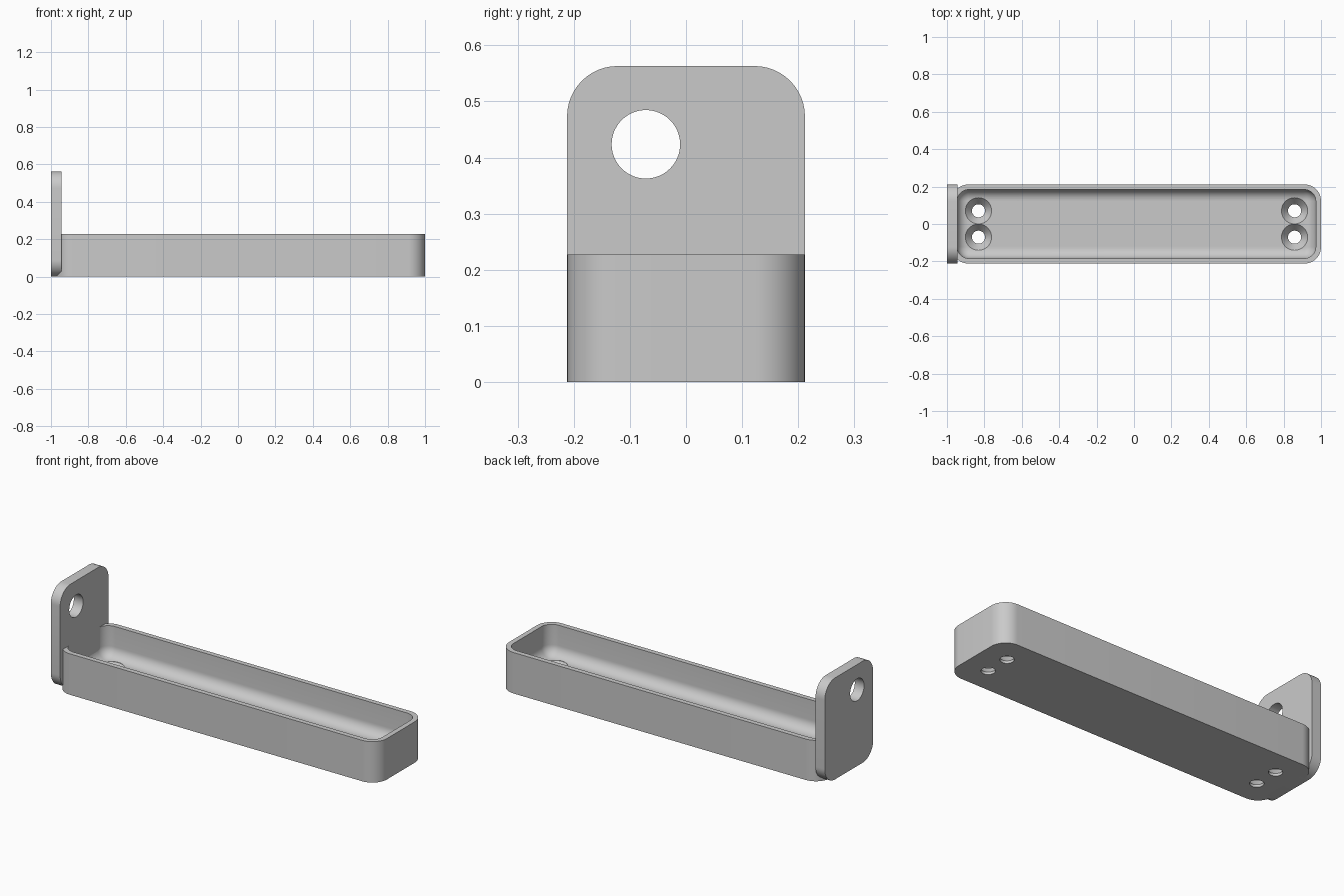
import bpy, bmesh, math
from mathutils import Matrix, Vector

if "Cube" in bpy.data.objects:
    bpy.data.objects.remove(bpy.data.objects["Cube"])

grey = bpy.data.materials.new("light_grey")
grey.use_nodes = True
grey.diffuse_color = (0.59, 0.59, 0.59, 1)
grey.node_tree.nodes["Principled BSDF"].inputs["Base Color"].default_value = (0.59, 0.59, 0.59, 1)

WIDTH, RADIUS, WALL = 0.212, 0.09, 0.028      # half width, corner radius, wall
TRAY_X, TRAY_HALF, TRAY_H = 0.0135, 0.9865, 0.227
FLOOR, FILLET = 0.057, 0.058
HOLE_R, SINK_R, SINK_Z = 0.035, 0.07, 0.014


def rounded(hx, hy, r, steps=12):
    """Outline of a rounded rectangle, counter-clockwise."""
    pts = []
    for k, (sx, sy) in enumerate([(1, 1), (-1, 1), (-1, -1), (1, -1)]):
        for i in range(steps + 1):
            a = math.pi / 2 * (k + i / steps)
            pts.append((sx * (hx - r) + r * math.cos(a), sy * (hy - r) + r * math.sin(a)))
    return pts


def circle(r, n=48):
    return [(r * math.cos(2 * math.pi * i / n), r * math.sin(2 * math.pi * i / n)) for i in range(n)]


def loft(name, rings, matrix):
    """Skin a stack of (outline, z) rings and cap both ends."""
    bm = bmesh.new()
    loops = [[bm.verts.new((x, y, z)) for x, y in outline] for outline, z in rings]
    for a, b in zip(loops, loops[1:]):
        for i in range(len(a)):
            j = (i + 1) % len(a)
            bm.faces.new((a[i], a[j], b[j], b[i]))
    bm.faces.new(loops[0][::-1])
    bm.faces.new(loops[-1])
    bm.transform(matrix)
    bmesh.ops.recalc_face_normals(bm, faces=bm.faces)
    mesh = bpy.data.meshes.new(name)
    bm.to_mesh(mesh)
    bm.free()
    mesh.materials.append(grey)
    obj = bpy.data.objects.new(name, mesh)
    bpy.context.collection.objects.link(obj)
    return obj


def cut(obj, cutters):
    """Subtract the cutters, apply, and remove them."""
    bpy.context.view_layer.objects.active = obj
    for c in cutters:
        mod = obj.modifiers.new("hole", "BOOLEAN")
        mod.object, mod.operation, mod.solver = c, "DIFFERENCE", "EXACT"
        bpy.ops.object.modifier_apply(modifier=mod.name)
        bpy.data.objects.remove(c)


def smooth(obj):
    bpy.ops.object.select_all(action="DESELECT")
    obj.select_set(True)
    bpy.context.view_layer.objects.active = obj
    bpy.ops.object.shade_smooth_by_angle(angle=math.radians(30))


# Tray: outer wall, rim, inner wall, then a filleted floor
def tray_ring(inset, z):
    return rounded(TRAY_HALF - inset, WIDTH - inset, RADIUS - inset), z


rings = [tray_ring(0, 0), tray_ring(0, TRAY_H), tray_ring(WALL, TRAY_H)]
for i in range(11):
    a = math.pi / 2 * i / 10
    rings.append(tray_ring(WALL + FILLET * (1 - math.cos(a)), FLOOR + FILLET * (1 - math.sin(a))))
tray = loft("tray", rings, Matrix.Translation((TRAY_X, 0, 0)))

# Countersunk screw holes, two at each end
sink_rings = [(circle(HOLE_R), -0.05), (circle(HOLE_R), SINK_Z),
              (circle(SINK_R), FLOOR), (circle(SINK_R), TRAY_H)]
cut(tray, [loft("screw_cutter", sink_rings, Matrix.Translation((TRAY_X + sx * 0.845, sy * 0.0705, 0)))
           for sx in (-1, 1) for sy in (-1, 1)])
smooth(tray)

# End plate: rounded upright sheet with an off-centre round hole
PLATE_H, THICK = 0.563, 0.057
upright = Matrix(((0, 0, 1, -1), (1, 0, 0, 0), (0, 1, 0, PLATE_H / 2), (0, 0, 0, 1)))
outline = rounded(WIDTH, PLATE_H / 2, RADIUS)
plate = loft("end_plate", [(outline, 0), (outline, THICK)], upright)
hole = loft("plate_cutter", [(circle(0.061, 64), -0.1), (circle(0.061, 64), 0.2)],
            Matrix.Translation(Vector((0, -0.0715, 0.4235 - PLATE_H / 2))) @ upright)
cut(plate, [hole])
smooth(plate)
